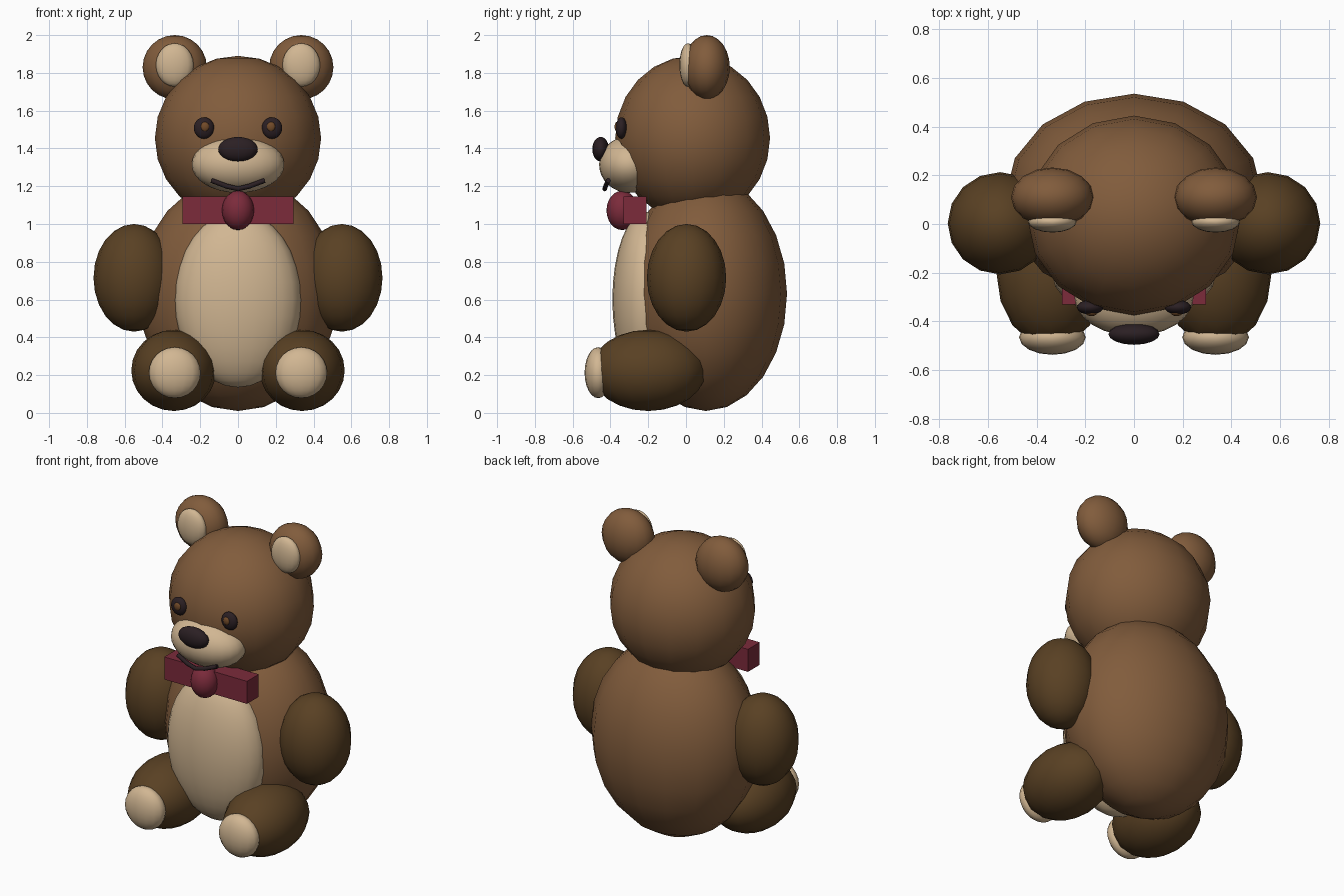
import bpy

if "Cube" in bpy.data.objects:
    bpy.data.objects.remove(bpy.data.objects["Cube"], do_unlink=True)


def material(name, rgb):
    mat = bpy.data.materials.new(name)
    mat.use_nodes = True
    colour = (*rgb, 1)
    mat.diffuse_color = colour
    bsdf = next(n for n in mat.node_tree.nodes if n.type == "BSDF_PRINCIPLED")
    bsdf.inputs["Base Color"].default_value = colour
    return mat


fur = material("brown fur", (0.22, 0.107, 0.045))
limb_fur = material("dark brown fur", (0.1, 0.052, 0.017))
cream = material("cream", (0.64, 0.47, 0.29))
maroon = material("maroon ribbon", (0.2, 0.024, 0.044))
black = material("soft black", (0.024, 0.014, 0.017))
amber = material("amber brown", (0.17, 0.07, 0.022))


def ellipsoid(name, centre, radii, mat, segments=16, rings=12):
    bpy.ops.mesh.primitive_uv_sphere_add(segments=segments, ring_count=rings, radius=1, location=centre)
    obj = bpy.context.object
    obj.name = name
    obj.scale = radii
    bpy.ops.object.transform_apply(location=False, rotation=False, scale=True)
    bpy.ops.object.shade_smooth()
    obj.data.materials.append(mat)
    return obj


def pair(name, centre, radii, mat, **options):
    x, y, z = centre
    for side, sign in (("left", 1), ("right", -1)):
        ellipsoid(f"{side}_{name}", (sign * x, y, z), radii, mat, **options)


# Torso and head
ellipsoid("body", (0, 0.105, 0.63), (0.53, 0.43, 0.62), fur)
ellipsoid("belly_patch", (0, -0.21, 0.6), (0.335, 0.18, 0.465), cream, segments=24, rings=16)
ellipsoid("head", (0, 0.035, 1.455), (0.44, 0.41, 0.435), fur)

# Ears
pair("ear", (0.335, 0.11, 1.83), (0.17, 0.122, 0.17), fur)
pair("inner_ear", (0.335, 0.01, 1.842), (0.1, 0.045, 0.115), cream)

# Arms, legs and foot pads
pair("arm", (0.55, 0.003, 0.715), (0.215, 0.21, 0.285), limb_fur)
pair("leg", (0.34, -0.2, 0.225), (0.225, 0.305, 0.215), limb_fur)
pair("foot_pad", (0.335, -0.465, 0.213), (0.137, 0.072, 0.135), cream)

# Face
ellipsoid("snout", (0, -0.3, 1.315), (0.245, 0.16, 0.15), cream, segments=24, rings=16)
ellipsoid("nose", (0, -0.452, 1.396), (0.105, 0.044, 0.065), black)
pair("eye", (0.18, -0.342, 1.508), (0.054, 0.03, 0.057), black)
pair("iris", (0.175, -0.366, 1.515), (0.023, 0.012, 0.025), amber)

# Smiling mouth as a thin bent tube
mouth_points = [(-0.14, -0.412, 1.23), (-0.06, -0.426, 1.2), (0, -0.43, 1.186),
                (0.06, -0.426, 1.2), (0.14, -0.412, 1.23)]
curve = bpy.data.curves.new("mouth", "CURVE")
curve.dimensions = "3D"
curve.bevel_depth = 0.013
curve.bevel_resolution = 2
curve.use_fill_caps = True
spline = curve.splines.new("POLY")
spline.points.add(len(mouth_points) - 1)
for point, co in zip(spline.points, mouth_points):
    point.co = (*co, 1)
curve.materials.append(black)
mouth = bpy.data.objects.new("mouth", curve)
bpy.context.collection.objects.link(mouth)

# Bow tie
bpy.ops.mesh.primitive_cube_add(size=1, location=(0, -0.27, 1.072))
ribbon = bpy.context.object
ribbon.name = "bow_ribbon"
ribbon.scale = (0.59, 0.12, 0.145)
bpy.ops.object.transform_apply(location=False, rotation=False, scale=True)
ribbon.data.materials.append(maroon)
ellipsoid("bow_knot", (0, -0.338, 1.072), (0.085, 0.083, 0.104), maroon)
